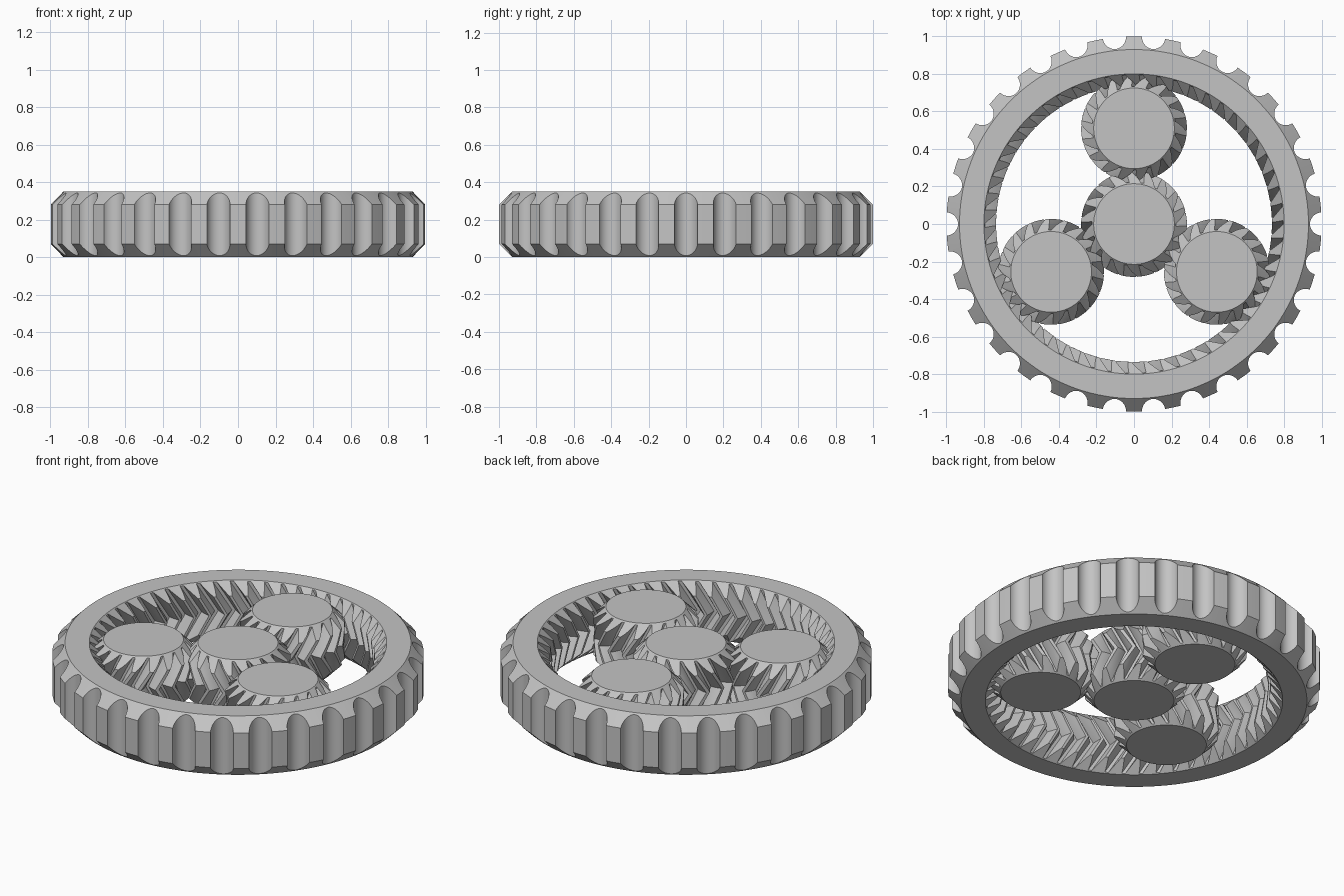
import bpy, bmesh
from math import pi, sin, cos, tan, radians

if "Cube" in bpy.data.objects:
    bpy.data.objects.remove(bpy.data.objects["Cube"])

HEIGHT = 0.35
PITCH = 0.255            # pitch radius of sun and planets
TEETH = 18
TWIST = tan(radians(30)) * HEIGHT / 2 / PITCH

grey = bpy.data.materials.new("light_grey")
grey.use_nodes = True
grey.diffuse_color = (0.55, 0.55, 0.55, 1)
grey.node_tree.nodes["Principled BSDF"].inputs["Base Color"].default_value = (0.55, 0.55, 0.55, 1)


def gear_profile(teeth, pitch, low, high, inward=False):
    """Tooth outline as (angle, radius), one tooth centred on +y."""
    pts = []
    for t in range(teeth):
        for side in (-1, 1):
            for i in range(5):
                f = i / 4 if side < 0 else 1 - i / 4
                h = low + (high - low) * f
                half = 0.0215 - 0.45 * h - 4 * (h - low) * (h - high) * 0.5
                r = pitch - h if inward else pitch + h
                pts.append((pi / 2 + 2 * pi * t / teeth + side * half / pitch, r))
    return pts


def scallop_profile(count, radius, depth):
    """Grip outline: flat lands with round grooves, one land centred on +y."""
    pts = []
    step = 2 * pi / count
    for t in range(count):
        mid = pi / 2 + step * t
        pts.append((mid, radius))
        for i in range(17):
            a = pi * i / 16
            pts.append((mid + step / 2 - depth * cos(a) / radius, radius - depth * sin(a)))
    return pts


def wall(profile, rim, twist=0, layers=8):
    """Sections from bottom to top, chamfered at 45 degrees to a rim circle."""
    def point(a, r, z):
        a += twist * abs(2 * z / HEIGHT - 1)
        return (r * cos(a), r * sin(a), z)
    sections = [[point(a, rim, 0) for a, r in profile]]
    for k in range(layers + 1):
        row = []
        for a, r in profile:
            c = abs(r - rim)
            row.append(point(a, r, c + (HEIGHT - 2 * c) * k / layers))
        sections.append(row)
    sections.append([point(a, rim, HEIGHT) for a, r in profile])
    return sections


def loft(name, sections, loop=False, location=(0, 0, 0)):
    bm = bmesh.new()
    rows = [[bm.verts.new(p) for p in s] for s in sections]
    n = len(rows[0])
    pairs = list(zip(rows, rows[1:]))
    if loop:
        pairs.append((rows[-1], rows[0]))
    else:
        bm.faces.new(rows[0])
        bm.faces.new(rows[-1])
    for a, b in pairs:
        for i in range(n):
            j = (i + 1) % n
            bm.faces.new((a[i], a[j], b[j], b[i]))
    bmesh.ops.recalc_face_normals(bm, faces=bm.faces)
    mesh = bpy.data.meshes.new(name)
    bm.to_mesh(mesh)
    bm.free()
    mesh.materials.append(grey)
    obj = bpy.data.objects.new(name, mesh)
    obj.location = location
    bpy.context.collection.objects.link(obj)
    bpy.ops.object.select_all(action='DESELECT')
    obj.select_set(True)
    bpy.context.view_layer.objects.active = obj
    bpy.ops.object.shade_smooth_by_angle(angle=radians(25))
    return obj


# Outer ring: scalloped grip outside, herringbone teeth inside
grip = wall(scallop_profile(30, 1.0, 0.062), 0.93, layers=1)
inner = wall(gear_profile(3 * TEETH, 3 * PITCH, -0.03, 0.03, inward=True), 0.8, TWIST / 3)
loft("outer_ring", grip + inner[::-1], loop=True)

# Sun gear, opposite hand to the planets
teeth = gear_profile(TEETH, PITCH, -0.032, 0.027)
loft("sun_gear", wall(teeth, 0.215, -TWIST))

# Planet gears, turned half a tooth so they mesh with the sun and ring
shift = pi / TEETH
for k, name in enumerate(("back_planet", "right_planet", "left_planet")):
    a = pi / 2 + k * 2 * pi / 3
    turned = [(t + shift, r) for t, r in teeth]
    loft(name, wall(turned, 0.215, TWIST), location=(2 * PITCH * cos(a), 2 * PITCH * sin(a), 0))
